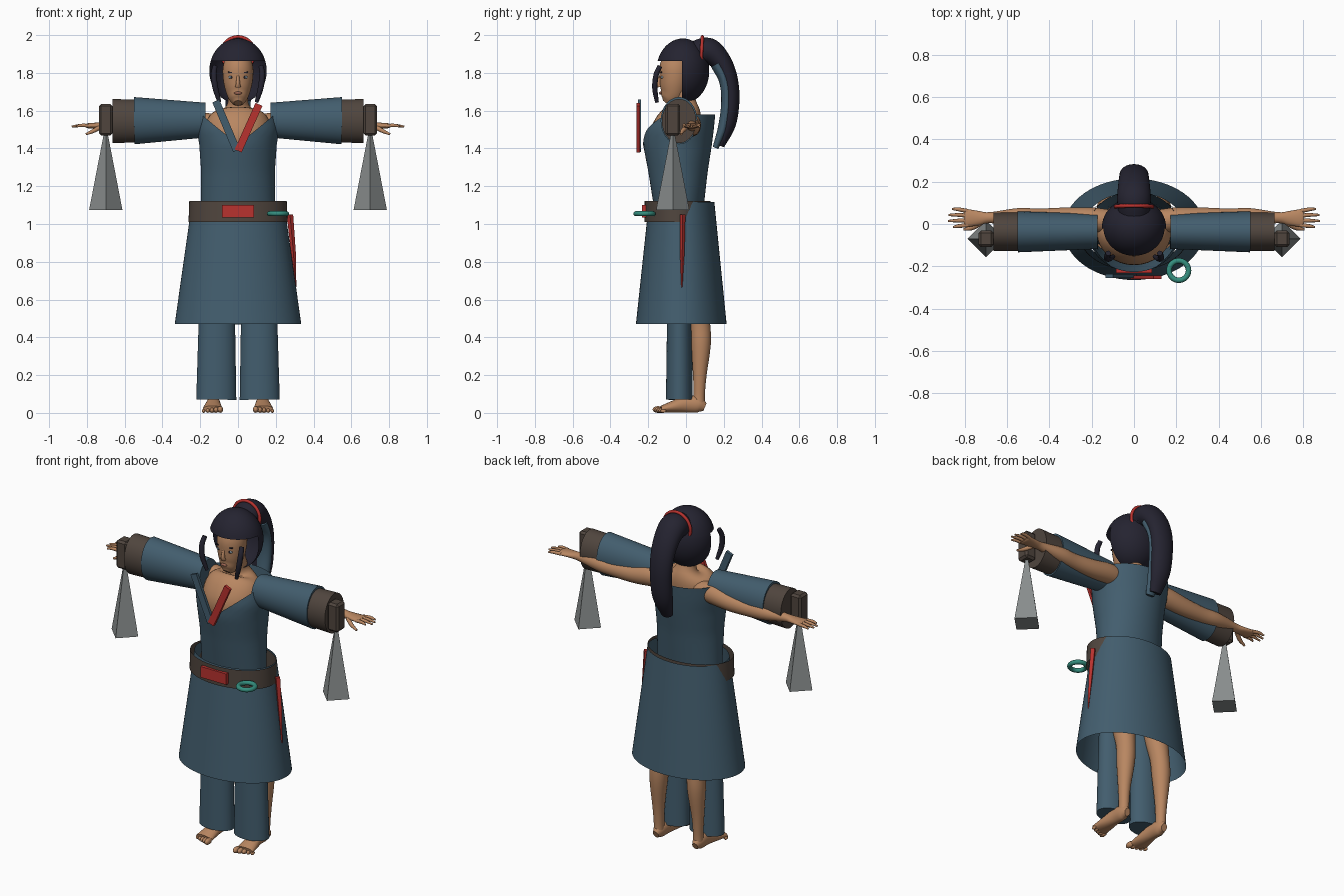
import bpy, bmesh, math
from mathutils import Vector, Matrix

cube = bpy.data.objects.get("Cube")
if cube:
    bpy.data.objects.remove(cube)


def material(name, r, g, b):
    m = bpy.data.materials.new(name)
    m.use_nodes = True
    m.diffuse_color = (r, g, b, 1)
    node = next(n for n in m.node_tree.nodes if n.type == 'BSDF_PRINCIPLED')
    node.inputs["Base Color"].default_value = (r, g, b, 1)
    return m


BLUE = material("blue cloth", .055, .11, .155)
SKIN = material("skin", .48, .24, .12)
BROWN = material("brown leather", .08, .06, .048)
RED = material("red", .48, .032, .028)
TEAL = material("teal", .035, .27, .21)
HAIR = material("dark hair", .018, .017, .03)
GREY = material("grey metal", .25, .27, .27)
EYE = material("pale eye blue", .27, .36, .42)
LIP = material("lips", .33, .13, .085)


def finish(name, bm, mat, angle=40):
    bmesh.ops.recalc_face_normals(bm, faces=bm.faces)
    me = bpy.data.meshes.new(name)
    bm.to_mesh(me)
    bm.free()
    me.materials.append(mat)
    if angle:
        for p in me.polygons:
            p.use_smooth = True
        me.set_sharp_from_angle(angle=math.radians(angle))
    ob = bpy.data.objects.new(name, me)
    bpy.context.scene.collection.objects.link(ob)
    return ob


def smooth_path(pts, steps):
    """Catmull-Rom through tuples of (x, y, z, side radius, other radius)."""
    p = [Vector(q) for q in pts]
    p = [p[0] * 2 - p[1]] + p + [p[-1] * 2 - p[-2]]
    out = []
    for a, b, c, d in zip(p, p[1:], p[2:], p[3:]):
        for k in range(steps):
            t = k / steps
            out.append((b * 2 + (c - a) * t + (a * 2 - b * 5 + c * 4 - d) * t ** 2
                        + (b * 3 - a - c * 3 + d) * t ** 3) / 2)
    return out + [p[-2]]


def sweep(name, pts, mat, side=(1, 0, 0), n=32, steps=4, caps=True, mirror=1):
    pts = [(q[0] * mirror,) + tuple(q[1:]) for q in pts]
    path = smooth_path(pts, steps) if steps > 1 else [Vector(q) for q in pts]
    pos = [Vector(q[:3]) for q in path]
    bm = bmesh.new()
    rings = []
    for i, q in enumerate(path):
        t = (pos[min(i + 1, len(pos) - 1)] - pos[max(i - 1, 0)]).normalized()
        v = t.cross(Vector(side)).normalized()
        u = v.cross(t)
        rings.append([bm.verts.new(pos[i] + u * q[3] * math.cos(a) + v * q[4] * math.sin(a))
                      for a in (math.tau * k / n for k in range(n))])
    for r, s in zip(rings, rings[1:]):
        for k in range(n):
            bm.faces.new((r[k], r[(k + 1) % n], s[(k + 1) % n], s[k]))
    if caps:
        bm.faces.new(rings[0])
        bm.faces.new(rings[-1])
    return finish(name, bm, mat)


def ball(name, loc, size, mat, seg=24):
    bm = bmesh.new()
    bmesh.ops.create_uvsphere(bm, u_segments=seg, v_segments=seg // 2, radius=1,
                              matrix=Matrix.LocRotScale(Vector(loc), None, Vector(size)))
    return finish(name, bm, mat, 80)


def box(name, loc, size, mat, tilt=0, bevel=0):
    bm = bmesh.new()
    rot = Matrix.Rotation(tilt, 3, 'Y').to_quaternion()
    bmesh.ops.create_cube(bm, size=1, matrix=Matrix.LocRotScale(Vector(loc), rot, Vector(size)))
    if bevel:
        bmesh.ops.bevel(bm, geom=bm.edges[:], offset=bevel, segments=1, affect='EDGES')
    return finish(name, bm, mat, 0)


def torus(name, loc, major, minor, mat, rot=None, seg=40):
    ring = [(major * math.cos(a), major * math.sin(a)) for a in
            (math.tau * k / seg for k in range(seg))]
    bm = bmesh.new()
    grid = [[bm.verts.new((x * (1 + minor / major * math.cos(b)),
                           y * (1 + minor / major * math.cos(b)), minor * math.sin(b)))
             for b in (math.tau * j / 12 for j in range(12))] for x, y in ring]
    for i in range(seg):
        for j in range(12):
            nxt = grid[(i + 1) % seg]
            bm.faces.new((grid[i][j], nxt[j], nxt[(j + 1) % 12], grid[i][(j + 1) % 12]))
    bm.transform(Matrix.LocRotScale(Vector(loc), rot, None))
    return finish(name, bm, mat, 80)


# Body, neck and head
sweep("body", [(0, 0, .85, .15, .1), (0, -.02, 1.1, .14, .09), (0, -.03, 1.3, .15, .12),
               (0, -.04, 1.45, .175, .155), (0, -.03, 1.53, .17, .13), (0, 0, 1.585, .13, .085),
               (0, 0, 1.625, .06, .06), (0, -.03, 1.72, .053, .055)], SKIN)
sweep("head", [(0, -.105, 1.64, .022, .022), (0, -.09, 1.66, .045, .05), (0, -.07, 1.7, .064, .068),
               (0, -.06, 1.76, .078, .08), (0, -.055, 1.83, .08, .085), (0, -.05, 1.9, .06, .065)], SKIN)
sweep("nose", [(0, -.134, 1.785, .007, .008), (0, -.143, 1.745, .011, .012),
               (0, -.138, 1.727, .015, .012)], SKIN, n=12)
ball("mouth", (0, -.134, 1.693), (.021, .008, .008), LIP, 16)

# Tunic bodice: oval tube with a plunging neckline
levels = [(1.06, .195, -.165, .09), (1.28, .195, -.2, .115), (1.42, .205, -.227, .137),
          (1.5, .218, -.227, .147), (1.58, .215, -.2, .155)]


def bodice_at(z):
    for a, b in zip(levels, levels[1:]):
        if z <= b[0] or b is levels[-1]:
            t = (z - a[0]) / (b[0] - a[0])
            return [p + (q - p) * t for p, q in zip(a, b)][1:]


bm = bmesh.new()
rows = []
for i in range(17):
    row = []
    for k in range(64):
        c, s = math.cos(math.tau * k / 64), math.sin(math.tau * k / 64)
        rim = 1.58 if s >= 0 else 1.42 + .16 * min(1, abs(c) / .9)
        z = 1.06 + (rim - 1.06) * i / 16
        rx, front, back = bodice_at(z)
        row.append(bm.verts.new((rx * c, (front + back) / 2 + (back - front) / 2 * s, z)))
    rows.append(row)
for r, s in zip(rows, rows[1:]):
    for k in range(64):
        bm.faces.new((r[k], r[(k + 1) % 64], s[(k + 1) % 64], s[k]))
finish("bodice", bm, BLUE)

# Skirt, belt and belt ornaments
sweep("skirt", [(0, -.025, .47, .335, .24), (0, -.023, 1.118, .243, .173)], BLUE,
      n=64, steps=1, caps=False)
sweep("belt", [(0, -.045, 1.01, .262, .176), (0, -.045, 1.122, .258, .174)], BROWN,
      n=64, steps=1, caps=False)
box("belt_plate", (0, -.223, 1.067), (.17, .02, .065), RED)
torus("belt_ring", (.212, -.22, 1.055), .046, .013, TEAL)
sweep("sash", [(.275, -.018, 1.05, .017, .015), (.293, -.02, .85, .013, .012),
               (.306, -.022, .665, .003, .003)], RED, n=4, steps=1)

# Crossed collar bands
box("collar_band_right", (-.062, -.246, 1.52), (.04, .018, .285), BLUE, -.4)
box("collar_band_left", (.056, -.252, 1.51), (.04, .018, .27), RED, .42)

# Hair cap with the face opening cut away
bm = bmesh.new()
bmesh.ops.create_uvsphere(bm, u_segments=48, v_segments=32, radius=1,
                          matrix=Matrix.LocRotScale(Vector((0, -.017, 1.81)), None,
                                                    Vector((.152, .14, .172))))
for co, no in (((0, 0, 1.862), (0, 0, 1)), ((0, -.022, 0), (0, 1, 0))):
    bmesh.ops.bisect_plane(bm, geom=bm.verts[:] + bm.edges[:] + bm.faces[:],
                           plane_co=co, plane_no=no)
opening = [f for f in bm.faces if f.calc_center_median().z < 1.862
           and f.calc_center_median().y < -.022]
bmesh.ops.delete(bm, geom=opening, context='FACES')
finish("hair_cap", bm, HAIR, 60)

# Ponytail, its lining strand and the tie
tail = [(0, .05, 1.9, .075, .07), (0, .12, 1.915, .08, .07), (0, .185, 1.86, .075, .055),
        (0, .226, 1.77, .07, .047), (0, .237, 1.66, .066, .046), (0, .22, 1.53, .06, .044),
        (0, .178, 1.415, .035, .025)]
sweep("ponytail", tail, HAIR, steps=6)
sweep("ponytail_lining", [(x + .018, y - .022, z - .012, u * .75, v * .62)
                          for x, y, z, u, v in tail[2:]], BLUE, steps=6)
torus("hair_tie", (0, .082, 1.904), .087, .009, RED, Matrix.Rotation(1.52, 3, 'X').to_quaternion())

for s, label in ((1, "left"), (-1, "right")):
    # Face details and side locks
    ball(label + "_eye", (s * .034, -.125, 1.777), (.017, .008, .008), EYE, 16)
    ball(label + "_pupil", (s * .034, -.131, 1.777), (.006, .004, .007), HAIR, 12)
    box(label + "_eyebrow", (s * .036, -.13, 1.802), (.036, .008, .006), HAIR, -s * .12)
    sweep(label + "_side_lock", [(.122, -.138, 1.835, .013, .013), (.128, -.158, 1.79, .015, .014),
                                 (.12, -.165, 1.72, .015, .014), (.098, -.154, 1.645, .01, .01)],
          HAIR, n=12, mirror=s)

    # Arm, hand and fingers
    sweep(label + "_arm", [(.1, .01, 1.53, .055, .05), (.2, .022, 1.53, .056, .058),
                           (.32, .028, 1.515, .05, .052), (.45, .03, 1.51, .043, .045),
                           (.55, .033, 1.515, .042, .042), (.68, .03, 1.52, .026, .024),
                           (.73, .028, 1.52, .033, .018), (.79, .028, 1.52, .042, .014),
                           (.805, .028, 1.52, .034, .009)], SKIN, side=(0, 1, 0), mirror=s)
    for j, tip in enumerate((.855, .88, .878, .86)):
        y = -.005 + j * .022
        sweep(label + "_finger", [(.785, y, 1.52, .01, .01), (.83, y * 1.2 - .004, 1.522, .009, .009),
                                  (tip, y * 1.3 - .008, 1.516, .005, .005)],
              SKIN, side=(0, 1, 0), n=10, mirror=s)
    sweep(label + "_thumb", [(.725, .005, 1.515, .013, .013), (.765, -.018, 1.493, .011, .011),
                             (.805, -.026, 1.475, .006, .006)], SKIN, side=(0, 1, 0), n=10, mirror=s)

    # Sleeve, cuff, bracer block and hanging weight
    sweep(label + "_sleeve", [(.172, -.035, 1.55, .083, .092), (.55, -.037, 1.547, .097, .125)],
          BLUE, side=(0, 1, 0), n=48, steps=1, mirror=s)
    sweep(label + "_cuff", [(.545, -.037, 1.545, .091, .113), (.665, -.037, 1.545, .091, .117)],
          BROWN, side=(0, 1, 0), n=48, steps=1, mirror=s)
    box(label + "_bracer_block", (s * .7, -.07, 1.552), (.072, .078, .168), BROWN, 0, .012)
    sweep(label + "_weight", [(.7, -.07, 1.075, .088, .088), (.7, -.07, 1.49, .008, .008)],
          GREY, n=4, steps=1, mirror=s)

    # Leg, foot, toes and trouser leg
    sweep(label + "_leg", [(.1, 0, .92, .085, .085), (.115, .045, .62, .066, .066),
                           (.12, .073, .47, .052, .055), (.125, .079, .36, .05, .052),
                           (.13, .073, .2, .034, .036), (.13, .07, .1, .028, .03),
                           (.13, .068, .04, .029, .032)], SKIN, mirror=s)
    sweep(label + "_foot", [(.13, .1, .03, .018, .022), (.13, .065, .043, .032, .042),
                            (.13, 0, .046, .036, .044), (.133, -.07, .032, .046, .031),
                            (.135, -.13, .02, .052, .018)], SKIN, mirror=s)
    for j in range(5):
        r = .018 - j * .002
        ball(label + "_toe", (s * (.094 + j * .022), -.148 + j * .007, r), (r * .85, r * 1.6, r), SKIN, 12)
    sweep(label + "_trouser_leg", [(.115, -.035, .07, .106, .071), (.11, -.035, .75, .09, .062)],
          BLUE, n=40, steps=1, mirror=s)
